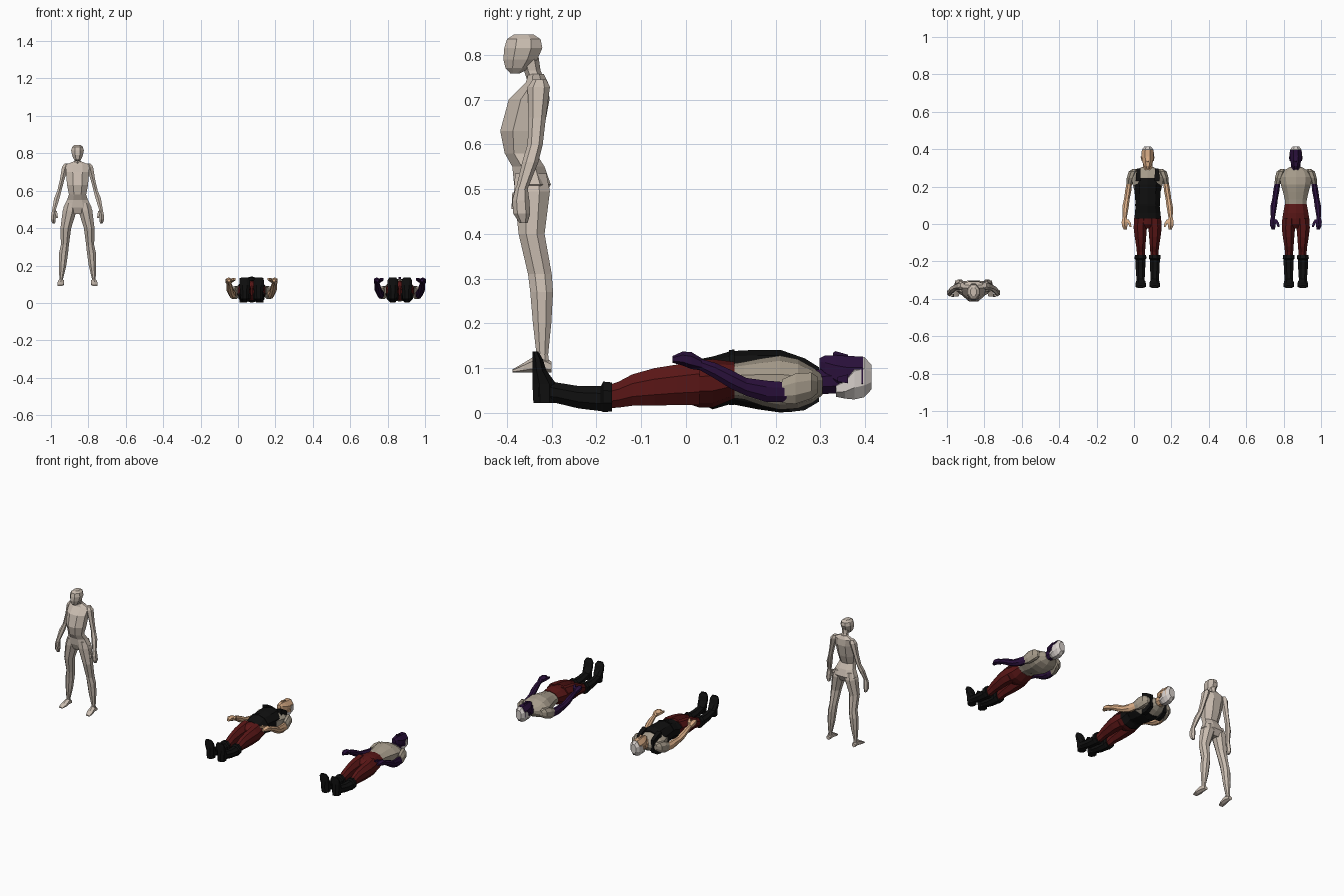
import bpy, bmesh, math


def material(name, rgb):
    m = bpy.data.materials.new(name)
    m.diffuse_color = (*rgb, 1)
    return m


CLAY = material("clay", (0.58, 0.50, 0.43))
RED = material("dark_red", (0.10, 0.008, 0.008))
PURPLE = material("purple", (0.022, 0.005, 0.042))
SKIN = material("skin", (0.70, 0.42, 0.24))
BLACK = material("black", (0.005, 0.005, 0.005))
SHIRT = material("shirt", (0.37, 0.32, 0.25))
HAIR = material("hair", (0.68, 0.63, 0.60))


def loft(name, rings, mat, cx, standing=False, n=8, pair=False, along_depth=False):
    """Ring = (station, x0, x1, low, high). Stations run along the body height,
    or along its depth when along_depth is set. pair adds the mirrored part."""
    bm = bmesh.new()
    angles = [2 * math.pi * (i + 0.5) / n for i in range(n)]
    k = max(math.cos(a) for a in angles)
    ks = max(math.sin(a) for a in angles)
    for side in ((1, -1) if pair else (1,)):
        loops = []
        for s, x0, x1, lo, hi in rings:
            loop = []
            for a in angles:
                x = (x0 + x1) / 2 + (x1 - x0) / 2 * math.cos(a) / k
                v = (lo + hi) / 2 + (hi - lo) / 2 * math.sin(a) / ks
                h, d = (v, s) if along_depth else (s, v)
                pos = (cx + side * x, d, h) if standing else (cx + side * x, h, d)
                loop.append(bm.verts.new(pos))
            loops.append(loop)
        for a, b in zip(loops, loops[1:]):
            for i in range(n):
                j = (i + 1) % n
                bm.faces.new((a[i], a[j], b[j], b[i]))
        bm.faces.new(loops[0])
        bm.faces.new(loops[-1])
    bmesh.ops.recalc_face_normals(bm, faces=bm.faces)
    me = bpy.data.meshes.new(name)
    bm.to_mesh(me)
    bm.free()
    me.materials.append(mat)
    ob = bpy.data.objects.new(name, me)
    bpy.context.collection.objects.link(ob)


def sym(*rows):
    """Centred rings from (station, half width, low, high)."""
    return [(s, -w, w, lo, hi) for s, w, lo, hi in rows]


def lying_man(label, cx, arm_mat, face_mat, vest):
    def part(name, rings, mat, **kw):
        loft(f"{label}_{name}", rings, mat, cx, **kw)

    # torso, neck and head
    part("shirt", sym((.09, .056, .035, .108), (.13, .059, .030, .114), (.17, .068, .016, .122),
                      (.21, .080, .007, .128), (.25, .086, .010, .120), (.282, .072, .022, .102),
                      (.305, .03, .04, .09)), SHIRT, n=10)
    part("neck", sym((.275, .034, .035, .095), (.305, .026, .042, .098), (.36, .026, .045, .10)), face_mat)
    part("face", sym((.298, .012, .096, .122), (.31, .02, .075, .128), (.335, .029, .05, .129),
                     (.36, .032, .04, .127), (.395, .031, .04, .126)), face_mat)
    part("nose", sym((.328, .006, .12, .134), (.334, .007, .12, .138), (.362, .003, .12, .13)),
         face_mat, n=4)
    part("hair", sym((.335, .026, .036, .07), (.355, .033, .032, .085), (.376, .034, .030, .120),
                     (.398, .030, .035, .125), (.414, .018, .052, .108)), HAIR)
    part("ears", [(.338, .029, .033, .07, .08), (.362, .03, .038, .066, .086)], face_mat, n=4, pair=True)
    # arms and hands
    part("sleeves", [(.295, .06, .08, .045, .08), (.28, .055, .102, .032, .09), (.245, .07, .112, .02, .088),
                     (.215, .082, .113, .022, .075)], SHIRT, pair=True)
    part("arms", [(.23, .083, .111, .024, .068), (.18, .087, .12, .024, .072), (.135, .096, .126, .038, .078),
                  (.10, .100, .134, .054, .096), (.065, .106, .135, .076, .112),
                  (.03, .112, .133, .096, .121)], arm_mat, pair=True)
    part("hands", [(.035, .112, .134, .095, .122), (.012, .106, .139, .098, .136),
                   (-.008, .108, .138, .106, .137), (-.03, .112, .128, .112, .127)],
         arm_mat, n=6, pair=True)
    part("thumbs", [(.025, .102, .118, .11, .126), (.005, .090, .106, .118, .132),
                    (-.016, .086, .096, .122, .132)], arm_mat, n=4, pair=True)
    # trousers
    part("trouser_hips", sym((.108, .058, .032, .114), (.06, .067, .012, .120), (.03, .072, .012, .118),
                             (.0, .070, .022, .112), (-.025, .03, .04, .09)), RED, n=10)
    part("trouser_legs", [(.03, .002, .072, .018, .116), (-.02, .004, .075, .018, .108),
                          (-.07, .008, .069, .016, .100), (-.12, .012, .061, .016, .086),
                          (-.15, .014, .058, .012, .07), (-.18, .016, .057, .01, .06)], RED, pair=True)
    # boots
    part("boot_shafts", [(-.165, .008, .068, .003, .068), (-.185, .007, .070, .002, .070),
                         (-.19, .012, .065, .004, .060), (-.24, .013, .064, .010, .060),
                         (-.29, .016, .060, .022, .068), (-.33, .016, .060, .022, .08)],
         BLACK, pair=True)
    part("boot_feet", [(.022, .014, .060, -.341, -.29), (.065, .012, .062, -.343, -.29),
                       (.095, .009, .066, -.343, -.312), (.120, .010, .066, -.343, -.320),
                       (.137, .020, .056, -.343, -.33)], BLACK, pair=True, along_depth=True)
    if vest:
        # vest with shoulder straps
        part("vest", sym((.03, .069, .022, .120), (.06, .068, .008, .126), (.10, .064, .020, .138),
                         (.16, .069, .008, .141), (.21, .072, .001, .141), (.245, .062, .003, .129)),
             BLACK, n=10)
        part("vest_straps", [(.23, .036, .064, .002, .134), (.265, .038, .062, .006, .122),
                             (.297, .038, .058, .025, .102)], BLACK, n=4, pair=True)
        part("vest_belt", sym((.096, .067, .018, .140), (.108, .067, .018, .142)), BLACK, n=10)


lying_man("vested_man", .073, SKIN, SKIN, True)
lying_man("masked_man", .865, PURPLE, PURPLE, False)


def woman(name, rings, **kw):
    loft(f"woman_{name}", rings, CLAY, -.858, standing=True, **kw)


# standing woman
woman("torso", sym((.757, .02, -.352, -.318), (.738, .064, -.358, -.308), (.70, .062, -.396, -.305),
                   (.63, .056, -.415, -.318), (.58, .046, -.405, -.335), (.55, .056, -.388, -.316),
                   (.51, .076, -.384, -.302), (.475, .04, -.37, -.32)))
woman("neck", sym((.735, .022, -.352, -.312), (.765, .016, -.362, -.325), (.80, .018, -.372, -.33)), n=6)
woman("head", sym((.758, .011, -.392, -.372), (.77, .021, -.403, -.35), (.79, .029, -.408, -.332),
                  (.815, .034, -.406, -.321), (.835, .028, -.40, -.325), (.845, .016, -.385, -.34)))
woman("arms", [(.745, .05, .07, -.342, -.312), (.728, .048, .083, -.354, -.304),
               (.66, .070, .094, -.352, -.313), (.60, .086, .108, -.354, -.320),
               (.56, .096, .125, -.366, -.330), (.50, .115, .135, -.380, -.354)], n=6, pair=True)
woman("hands", [(.505, .116, .134, -.380, -.354), (.475, .114, .140, -.388, -.350),
                (.445, .117, .142, -.386, -.348), (.424, .120, .134, -.372, -.354)], n=6, pair=True)
woman("thumbs", [(.492, .11, .122, -.388, -.372), (.455, .104, .114, -.39, -.376)], n=4, pair=True)
woman("legs", [(.535, .012, .062, -.382, -.312), (.495, .004, .079, -.384, -.304),
               (.40, .034, .091, -.374, -.316), (.31, .046, .089, -.353, -.300),
               (.27, .050, .098, -.348, -.297), (.20, .060, .100, -.342, -.301),
               (.13, .077, .097, -.334, -.308), (.10, .077, .099, -.334, -.304)], pair=True)
woman("feet", [(-.301, .076, .099, .09, .115), (-.33, .073, .102, .09, .132),
               (-.362, .072, .108, .09, .112), (-.388, .080, .106, .09, .097)],
      n=6, pair=True, along_depth=True)
